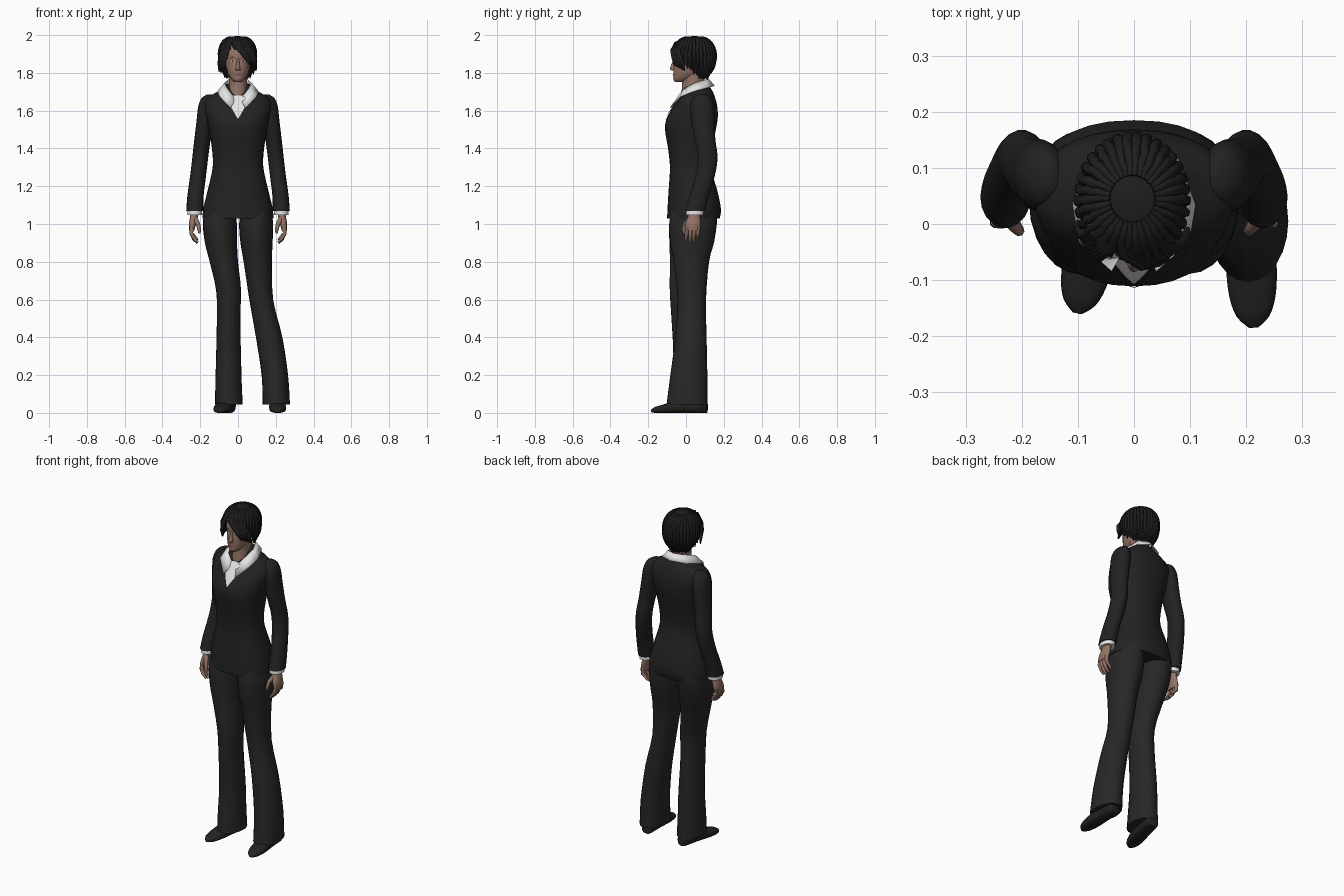
import bpy, bmesh, math, random
from mathutils import Matrix, Vector
from mathutils.bvhtree import BVHTree

if "Cube" in bpy.data.objects:
    bpy.data.objects.remove(bpy.data.objects["Cube"])

random.seed(4)


def material(name, *rgb):
    m = bpy.data.materials.new(name)
    m.diffuse_color = (*rgb, 1)
    m.use_nodes = True
    m.node_tree.nodes["Principled BSDF"].inputs["Base Color"].default_value = m.diffuse_color
    return m


JACKET = material("jacket black", .016, .016, .016)
TROUSER = material("trouser charcoal", .020, .020, .020)
HAIR = material("hair black", .013, .013, .014)
SKIN = material("skin", .30, .175, .13)
SHIRT = material("shirt white", .78, .78, .79)
LIPS = material("lips", .22, .085, .075)
SHOE = material("shoe black", .018, .016, .014)
EYE = material("eye white", .5, .48, .46)
IRIS = material("iris dark", .03, .022, .018)


def finish(name, bm, mat, angle=50):
    me = bpy.data.meshes.new(name)
    bm.to_mesh(me)
    bm.free()
    me.materials.append(mat)
    for p in me.polygons:
        p.use_smooth = True
    me.set_sharp_from_angle(angle=math.radians(angle))
    ob = bpy.data.objects.new(name, me)
    bpy.context.collection.objects.link(ob)
    return ob


def smooth_rings(rings, steps):
    """Catmull-Rom interpolation between cross-sections."""
    out, last = [], len(rings) - 1
    for i in range(last):
        q = [rings[max(0, min(last, i + k))] for k in (-1, 0, 1, 2)]
        for s in range(steps):
            t = s / steps
            out.append([.5 * (2 * b + (c - a) * t + (2 * a - 5 * b + 4 * c - d) * t * t
                              + (3 * b - a - 3 * c + d) * t ** 3) for a, b, c, d in zip(*q)])
    return out + [list(rings[-1])]


def ring_point(r, a, power=2.0):
    """Ring is (z, centre x, half width, front y, back y)."""
    z, cx, rx, y0, y1 = r
    c, s = math.cos(a), math.sin(a)
    e = 2 / power
    return Vector((cx + rx * math.copysign(abs(c) ** e, c),
                   (y0 + y1) / 2 + (y1 - y0) / 2 * math.copysign(abs(s) ** e, s), z))


def loft(name, rings, mat, n=24, steps=3, power=2.0, xf=Matrix(), drop=None):
    bm = bmesh.new()
    rows = [[bm.verts.new(xf @ ring_point(r, 2 * math.pi * k / n, power)) for k in range(n)]
            for r in smooth_rings(rings, steps)]
    for a, b in zip(rows, rows[1:]):
        for k in range(n):
            bm.faces.new((a[k], a[(k + 1) % n], b[(k + 1) % n], b[k]))
    if not drop:
        bm.faces.new(rows[0][::-1])
    bm.faces.new(rows[-1])
    bmesh.ops.recalc_face_normals(bm, faces=bm.faces)
    if drop:
        gone = [f for f in bm.faces if drop(*f.calc_center_median())]
        bmesh.ops.delete(bm, geom=gone, context='FACES')
    return finish(name, bm, mat)


def tubes(name, strands, mat, res=1):
    """Tapered round strands, each a list of (point, radius)."""
    cu = bpy.data.curves.new(name, 'CURVE')
    cu.dimensions = '3D'
    cu.bevel_depth, cu.bevel_resolution, cu.use_fill_caps = 1, res, True
    cu.materials.append(mat)
    for st in strands:
        sp = cu.splines.new('POLY')
        sp.points.add(len(st) - 1)
        for p, (co, r) in zip(sp.points, st):
            p.co, p.radius = (*co, 1), r
        sp.use_smooth = True
    ob = bpy.data.objects.new(name, cu)
    bpy.context.collection.objects.link(ob)
    return ob


def patch(name, outline, target, mat, offset=.003):
    """Flat (x, z) outline laid onto the front of a target mesh."""
    me = target.data
    tree = BVHTree.FromPolygons([v.co for v in me.vertices], [p.vertices[:] for p in me.polygons])
    bm = bmesh.new()
    f = bm.faces.new([bm.verts.new((x, 0, z)) for x, z in outline])
    f.normal_update()
    if f.normal.y > 0:
        f.normal_flip()
    bmesh.ops.triangulate(bm, faces=bm.faces)
    bmesh.ops.subdivide_edges(bm, edges=bm.edges[:], cuts=4, use_grid_fill=True)
    for v in bm.verts:
        hit = tree.ray_cast(Vector((v.co.x, -1, v.co.z)), Vector((0, 1, 0)))[0]
        v.co.y = (hit.y if hit else 0) - offset
    return finish(name, bm, mat)


def oval(x, z, rx, rz, n=10):
    return [(x + rx * math.cos(2 * math.pi * k / n), z + rz * math.sin(2 * math.pi * k / n)) for k in range(n)]


# Jacket body
torso = loft("jacket_body", [
    (1.03, 0, .187, -.100, .178), (1.08, 0, .184, -.098, .185), (1.18, 0, .160, -.092, .165),
    (1.30, 0, .134, -.085, .130), (1.40, 0, .138, -.095, .138), (1.50, 0, .155, -.111, .158),
    (1.56, 0, .165, -.102, .168), (1.62, 0, .178, -.066, .166), (1.665, 0, .168, -.036, .155),
    (1.70, 0, .110, -.008, .142), (1.74, 0, .062, .03, .118)], JACKET, n=32, power=2.3)

# Shirt front and jacket lapels
patch("shirt_front", [(0, 1.555), (.072, 1.68), (-.072, 1.68)], torso, SHIRT, .004)
for s in (-1, 1):
    patch("lapel", [(0, 1.545), (s * .07, 1.68), (s * .105, 1.675), (s * .085, 1.615)], torso, JACKET, .007)

# Shirt collar: folded strip around the neck
top = [(.012, -.034, 1.66), (.055, -.012, 1.715), (.07, .045, 1.745), (.05, .1, 1.762), (0, .118, 1.765)]
low = [(.04, -.082, 1.615), (.098, -.03, 1.675), (.108, .035, 1.70), (.078, .115, 1.722), (0, .15, 1.732)]
bm = bmesh.new()
edge = [[bm.verts.new(p) for p in row + [(-x, y, z) for x, y, z in row[-2::-1]]] for row in (top, low)]
for i in range(len(edge[0]) - 1):
    bm.faces.new((edge[0][i], edge[0][i + 1], edge[1][i + 1], edge[1][i]))
bmesh.ops.recalc_face_normals(bm, faces=bm.faces)
collar = finish("shirt_collar", bm, SHIRT)
collar.modifiers.new("thickness", 'SOLIDIFY').thickness = .006
collar.modifiers["thickness"].offset = 0

# Sleeves, cuffs and hands
for s in (-1, 1):
    loft("sleeve", [(z, s * x, rx, y - ry, y + ry) for z, x, y, rx, ry in [
        (1.685, .150, .085, .015, .025), (1.665, .158, .085, .036, .05), (1.62, .165, .085, .046, .064),
        (1.55, .174, .09, .045, .062), (1.45, .188, .10, .043, .056), (1.35, .20, .115, .042, .053),
        (1.25, .212, .10, .042, .052), (1.15, .225, .07, .043, .052), (1.07, .229, .048, .045, .055)]],
        JACKET, n=18)
    loft("shirt_cuff", [(1.09, s * .229, .038, 0, .095), (1.048, s * .229, .039, -.002, .094)], SHIRT, n=18, steps=1)
    loft("palm", [(1.08, s * .229, .024, .018, .076), (1.04, s * .233, .021, .010, .076),
                  (1.0, s * .241, .019, -.006, .078), (.965, s * .245, .014, -.004, .074)], SKIN, n=14)
    fingers = []
    for k in range(4):
        y, drop = .006 + .02 * k, (.006, 0, .004, .018)[k]
        fingers.append([((s * .246, y, .985), .011), ((s * .247, y - .003, .95), .0105),
                        ((s * .234, y - .005, .92 + drop), .0095), ((s * .214, y - .006, .898 + drop), .006)])
    fingers.append([((s * .228, .02, 1.03), .013), ((s * .212, -.004, 1.0), .012),
                    ((s * .205, -.012, .97), .010), ((s * .204, -.012, .95), .006)])
    tubes("fingers", fingers, SKIN, 2)

# Trouser legs in a relaxed, uneven stance
for side, rows in {"left": [
        (1.08, -.095, .045, .08, .12), (1.0, -.096, .037, .09, .126), (.9, -.09, .027, .085, .115),
        (.8, -.075, .015, .075, .10), (.65, -.050, .0, .066, .086), (.5, -.05, .005, .062, .082),
        (.3, -.05, .018, .066, .085), (.15, -.05, .015, .070, .093), (.045, -.048, .013, .073, .10)], "right": [
        (1.08, .095, .045, .08, .12), (1.0, .096, .037, .09, .126), (.9, .098, .032, .085, .116),
        (.8, .105, .028, .075, .094), (.6, .123, .030, .063, .076), (.4, .165, .026, .070, .083),
        (.2, .195, .015, .070, .098), (.045, .203, .005, .072, .108)]}.items():
    loft(side + "_trouser_leg", [(z, x, rx, y - ry, y + ry) for z, x, y, rx, ry in rows], TROUSER)

# Shoes, lofted heel to toe
for side, x, y, turn in (("left", -.065, .012, -12), ("right", .207, -.01, 2)):
    place = Matrix.Translation((x, y, 0)) @ Matrix.Rotation(math.radians(turn), 4, 'Z')
    loft(side + "_shoe", [
        (-.10, 0, .028, 0, .06), (-.08, 0, .038, 0, .075), (0, 0, .041, 0, .075), (.07, 0, .045, 0, .056),
        (.12, 0, .041, 0, .042), (.155, 0, .029, 0, .031), (.175, 0, .008, .004, .018)],
        SHOE, n=18, power=2.7, xf=place @ Matrix.Rotation(math.pi / 2, 4, 'X'))

# Neck and head
loft("neck", [(1.62, 0, .062, -.03, .11), (1.68, 0, .052, -.026, .10),
              (1.74, 0, .047, -.02, .097), (1.81, 0, .05, -.02, .10)], SKIN)
head = loft("head", [
    (1.752, 0, .018, -.058, -.01), (1.765, 0, .034, -.067, .03), (1.79, 0, .051, -.067, .075),
    (1.82, 0, .060, -.067, .10), (1.86, 0, .068, -.063, .12), (1.90, 0, .070, -.065, .13),
    (1.94, 0, .066, -.052, .122), (1.97, 0, .048, -.012, .10), (1.985, 0, .02, .02, .065)], SKIN, n=28, power=2.1)
loft("nose", [(1.813, 0, .013, -.076, -.05), (1.824, 0, .012, -.086, -.05),
              (1.85, 0, .008, -.075, -.05), (1.878, 0, .006, -.066, -.05)], SKIN, n=12)

# Lips, eyes and brows as thin plates on the face
patch("lips", oval(0, 1.789, .021, .007), head, LIPS, .003)
for s in (-1, 1):
    patch("eye", oval(s * .028, 1.862, .012, .005), head, EYE, .002)
    patch("iris", oval(s * .028, 1.862, .005, .005), head, IRIS, .0035)
    patch("brow", [(s * .012, 1.876), (s * .03, 1.882), (s * .046, 1.876), (s * .03, 1.887)], head, HAIR, .002)


# Hair shell with a face opening under a side parting
def face_opening(x, y, z):
    line = 1.945 - (x + .035) * .85 if x > -.035 else 1.945 + (x + .035) * 2.5
    return (y < 0 and abs(x) < .066 and z < line) or (z < 1.84 and y < (1.84 - z) * 1.1)


hair_rings = [(1.775, -.003, .066, -.035, .112), (1.82, -.003, .088, -.055, .143), (1.87, -.003, .096, -.070, .155),
              (1.92, -.003, .094, -.070, .152), (1.96, -.003, .078, -.045, .132), (1.984, -.003, .052, -.01, .10),
              (1.994, -.003, .015, .03, .06)]
loft("hair_shell", hair_rings, HAIR, n=48, steps=5, drop=face_opening)

# Combed locks running from crown to tips
locks = []
samples = smooth_rings(hair_rings, 3)[::-1]
for k in range(34):
    a = 2 * math.pi * k / 34
    pts = []
    for r in samples[2:]:
        p = ring_point(r, a + random.uniform(-.03, .03))
        if face_opening(*p):
            break
        pts.append(p)
    if len(pts) > 3:
        pts[-1] += Vector((random.uniform(-.006, .006), 0, -random.uniform(0, .015)))
        m = len(pts) - 1
        locks.append([(p, .003 + .007 * math.sin(math.pi * min(1, .15 + .85 * i / m))) for i, p in enumerate(pts)])
tubes("hair_locks", locks, HAIR)

# Fringe swept to both sides of the parting
fringe = []
for i in range(8):
    f = i / 7
    fringe.append([((-.03, 0, 1.982), .006), ((-.02 + .06 * f, -.052 + .022 * f, 1.957), .011),
                   ((.012 + .065 * f, -.072 + .032 * f, 1.918 - .012 * f), .012),
                   ((.045 + .048 * f, -.066 + .045 * f, 1.875 - .015 * f), .010),
                   ((.062 + .034 * f, -.062 + .055 * f, 1.84 - .03 * f), .003)])
    fringe.append([((-.03, 0, 1.982), .006), ((-.042 - .025 * f, -.045 + .03 * f, 1.955), .010),
                   ((-.062 - .03 * f, -.058 + .04 * f, 1.90), .011),
                   ((-.072 - .027 * f, -.052 + .05 * f, 1.86 - .01 * f), .010),
                   ((-.066 - .034 * f, -.055 + .06 * f, 1.825 - .02 * f), .003)])
tubes("fringe", fringe, HAIR)
